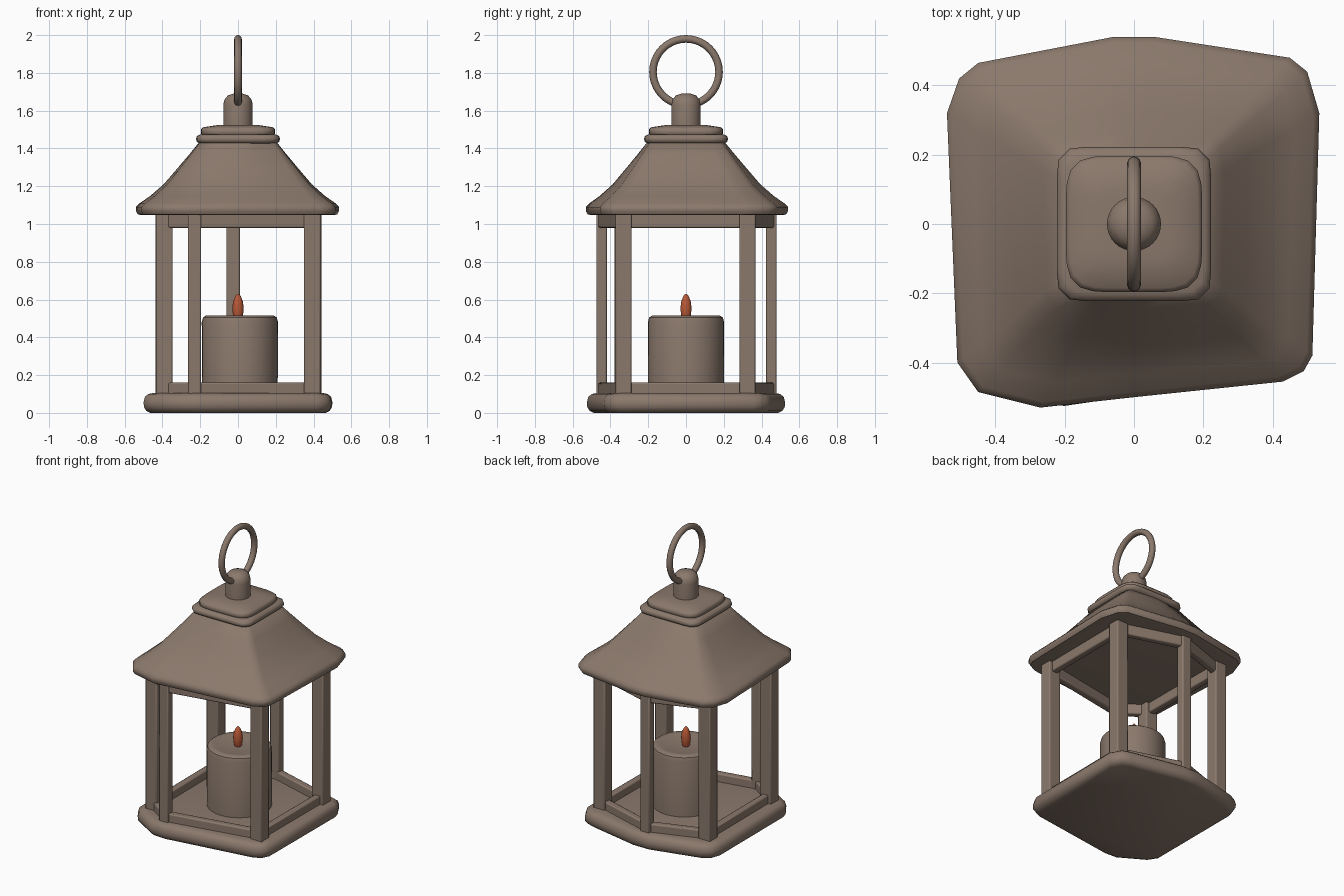
import bpy, bmesh, math
from mathutils import Vector

if "Cube" in bpy.data.objects:
    bpy.data.objects.remove(bpy.data.objects["Cube"])


def material(name, rgb):
    m = bpy.data.materials.new(name)
    m.diffuse_color = (*rgb, 1)
    m.use_nodes = True
    m.node_tree.nodes["Principled BSDF"].inputs["Base Color"].default_value = m.diffuse_color
    return m


BODY = material("warm_grey_brown", (0.258, 0.191, 0.150))
FLAME = material("flame_orange", (0.485, 0.098, 0.038))


def finish(bm, name, mat, angle=35, bevel=0):
    bmesh.ops.recalc_face_normals(bm, faces=bm.faces)
    me = bpy.data.meshes.new(name)
    bm.to_mesh(me)
    bm.free()
    me.materials.append(mat)
    ob = bpy.data.objects.new(name, me)
    bpy.context.collection.objects.link(ob)
    if bevel:
        b = ob.modifiers.new("soft_edges", 'BEVEL')
        b.width = bevel
        b.segments = 2
    bpy.ops.object.select_all(action='DESELECT')
    ob.select_set(True)
    bpy.context.view_layer.objects.active = ob
    bpy.ops.object.shade_smooth_by_angle(angle=math.radians(angle))
    return ob


def loft(name, rings, mat, angle=35):
    """Skin a stack of rings with equal point counts and cap both ends."""
    bm = bmesh.new()
    loops = [[bm.verts.new(p) for p in r] for r in rings]
    n = len(loops[0])
    for a, b in zip(loops, loops[1:]):
        for i in range(n):
            j = (i + 1) % n
            bm.faces.new((a[i], a[j], b[j], b[i]))
    bm.faces.new(loops[0][::-1])
    bm.faces.new(loops[-1])
    return finish(bm, name, mat, angle)


def outline_ring(outline, scale, z):
    return [(x * scale, y * scale, z) for x, y in outline]


def lathe(name, profile, mat, cx=0, cy=0, n=32, angle=40):
    circ = [(math.cos(2 * math.pi * i / n), math.sin(2 * math.pi * i / n)) for i in range(n)]
    return loft(name, [[(cx + c * r, cy + s * r, z) for c, s in circ] for r, z in profile], mat, angle)


def beam(name, p, q, z0, z1, width):
    """Upright plate running from p to q in plan."""
    p, q = Vector(p), Vector(q)
    d = (q - p).normalized()
    s = Vector((-d.y, d.x)) * width / 2
    bm = bmesh.new()
    c = [p - s, q - s, q + s, p + s]
    lo = [bm.verts.new((v.x, v.y, z0)) for v in c]
    hi = [bm.verts.new((v.x, v.y, z1)) for v in c]
    bm.faces.new(lo)
    bm.faces.new(hi)
    for i in range(4):
        j = (i + 1) % 4
        bm.faces.new((lo[i], lo[j], hi[j], hi[i]))
    return finish(bm, name, BODY, 35, 0.008)


# base slab: six-sided plan with rounded rim
BASE = [(.495, -.36), (.5, .36), (.46, .43), (.4, .45), (.04, .525), (-.08, .525),
        (-.42, .44), (-.475, .41), (-.5, .34), (-.5, -.36), (-.46, -.42),
        (-.29, -.52), (-.2, -.525), (.42, -.435), (.47, -.41)]
loft("base", [outline_ring(BASE, s, z) for s, z in
              [(.93, 0), (.97, .01), (.995, .03), (1, .055), (.985, .085), (.95, .1), (.9, .105)]],
     BODY, 50)

# six posts: four corners plus one at the front and one at the back
posts = [(.393, -.33), (.397, .325), (-.025, .452), (-.393, .325), (-.39, -.335), (-.23, -.447)]
names = ["front_right", "back_right", "back", "back_left", "front_left", "front"]
for (x, y), nm in zip(posts, names):
    corner = "_" in nm
    hx, w = (.044, .085) if corner else (.035, .055)
    beam(nm + "_post", (x - hx, y), (x + hx, y), .09, 1.06, w)

# bottom and top rails between neighbouring posts
for i, nm in enumerate(names):
    p, q = posts[i], posts[(i + 1) % 6]
    beam(nm + "_bottom_rail", p, q, .09, .16, .045)
    beam(nm + "_top_rail", p, q, .98, 1.06, .045)

# roof: flared skirt blending from the eave plan to a rounded square
EAVE = [(.515, -.38), (.535, .32), (.5, .44), (.45, .48), (.06, .54), (-.06, .54),
        (-.45, .465), (-.505, .42), (-.54, .32), (-.51, -.4), (-.45, -.485),
        (-.27, -.53), (0, -.5), (.43, -.455), (.49, -.425)]


def roof_ring(t, z):
    pts = []
    for x, y in EAVE:
        k = .2 / (abs(x) ** 8 + abs(y) ** 8) ** .125
        f = 1 - t + t * k
        pts.append((x * f, y * f, z))
    return pts


loft("roof", [roof_ring(t, z) for t, z in
              [(.1, 1.047), (.03, 1.05), (0, 1.068), (0, 1.09), (.05, 1.108), (.22, 1.148),
               (.43, 1.21), (.62, 1.285), (.82, 1.365), (1, 1.44)]], BODY, 50)


# stepped square cap
def squircle(h, z, power, n=40):
    out = []
    for i in range(n):
        a = 2 * math.pi * (i + .5) / n
        c, s = math.cos(a), math.sin(a)
        k = h / (abs(c) ** power + abs(s) ** power) ** (1 / power)
        out.append((c * k, s * k, z))
    return out


loft("cap_lower", [squircle(h, z, 9) for h, z in
                   [(.2, 1.425), (.218, 1.435), (.223, 1.45), (.218, 1.465), (.2, 1.475)]], BODY, 50)
loft("cap_upper", [squircle(h, z, 5) for h, z in
                   [(.19, 1.47), (.197, 1.48), (.197, 1.5), (.185, 1.512), (.1, 1.525)]], BODY, 50)

# knob
lathe("knob", [(.078, 1.51), (.078, 1.63), (.072, 1.658), (.054, 1.68), (.025, 1.69)], BODY)

# hanging ring
bpy.ops.mesh.primitive_torus_add(location=(0, 0, 1.805), rotation=(0, math.pi / 2, 0),
                                 major_radius=.175, minor_radius=.02,
                                 major_segments=40, minor_segments=12)
ring = bpy.context.object
ring.name = "hanging_ring"
ring.data.materials.append(BODY)
bpy.ops.object.shade_smooth()

# candle with a shallow melted top
lathe("candle", [(.2, .1), (.202, .48), (.195, .505), (.18, .515), (.15, .512), (.1, .502), (.03, .5)],
      BODY, cx=.01)

# flame
lathe("flame", [(.02, .495), (.027, .52), (.03, .555), (.026, .59), (.015, .617), (.004, .63)],
      FLAME, n=14)
